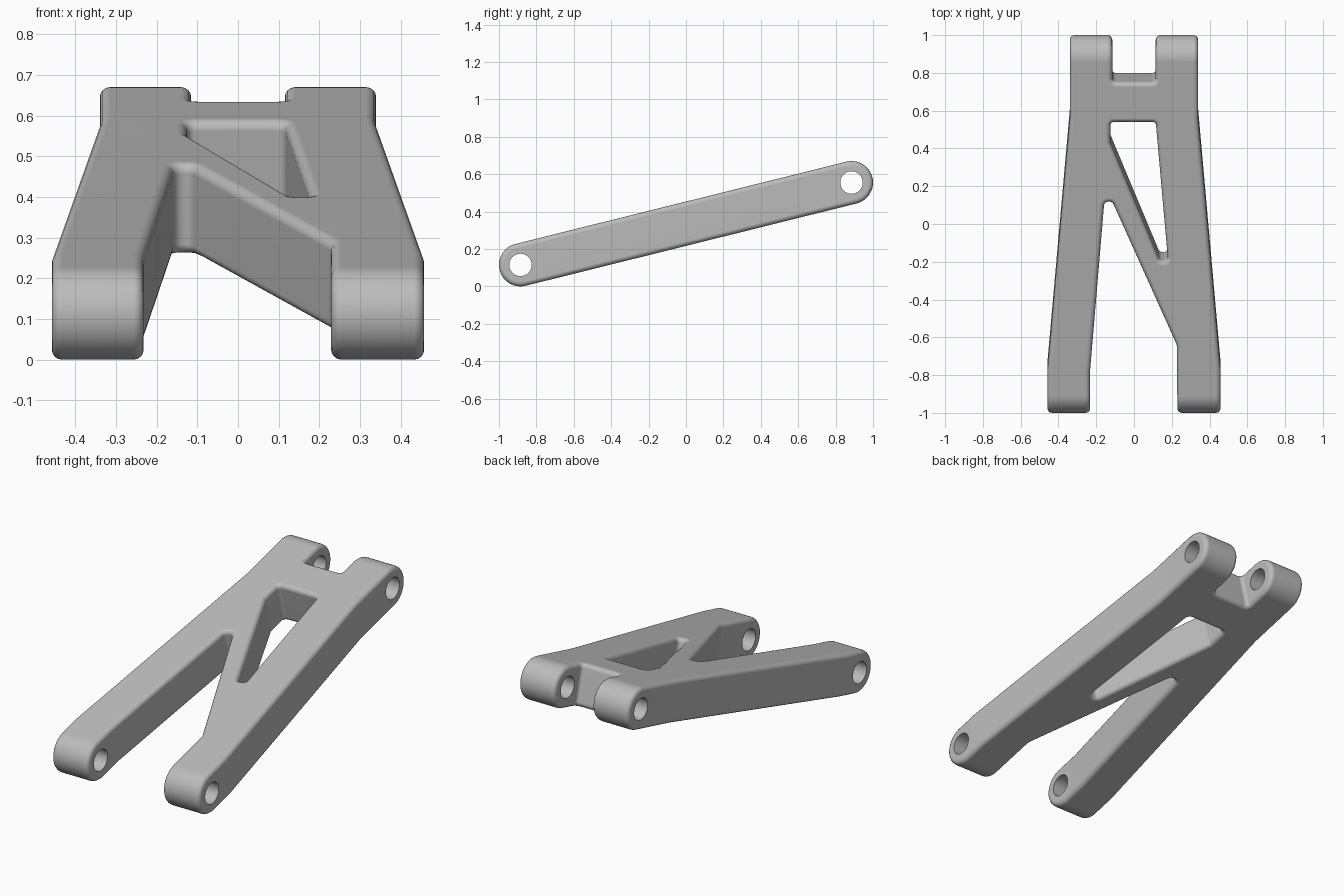
import bpy, bmesh, math
from mathutils import Vector, Matrix

if "Cube" in bpy.data.objects:
    bpy.data.objects.remove(bpy.data.objects["Cube"], do_unlink=True)

REACH = 0.912      # half distance between the pivot axes
RADIUS = 0.115     # half thickness of the arm
BORE = 0.06
ROUND = 0.025      # rounding of the outer edges

grey = bpy.data.materials.new("satin_grey")
grey.use_nodes = True
grey.diffuse_color = (0.5, 0.5, 0.5, 1)
grey.node_tree.nodes["Principled BSDF"].inputs["Base Color"].default_value = (0.5, 0.5, 0.5, 1)


def fillet(corners, steps=6):
    """Outline with rounded corners from (x, y, radius) entries."""
    out = []
    for i, (x, y, r) in enumerate(corners):
        p = Vector((x, y))
        if r == 0:
            out.append(p)
            continue
        a = (Vector(corners[i - 1][:2]) - p).normalized()
        b = (Vector(corners[(i + 1) % len(corners)][:2]) - p).normalized()
        half = a.angle(b) / 2
        start, end = p + a * r / math.tan(half), p + b * r / math.tan(half)
        centre = p + (a + b).normalized() * r / math.sin(half)
        u, v = start - centre, end - centre
        sweep = u.angle(v)
        for k in range(steps + 1):
            t = k / steps
            out.append(centre + (u * math.sin((1 - t) * sweep) + v * math.sin(t * sweep)) / math.sin(sweep))
    return out


def prism(name, outline, depth, sideways=False):
    """Extrude an outline along z, or a (y, z) outline along x."""
    bm = bmesh.new()
    place = (lambda p: (-depth, p[0], p[1])) if sideways else (lambda p: (p[0], p[1], -depth))
    face = bm.faces.new([bm.verts.new(place(p)) for p in outline])
    shift = Vector((2 * depth, 0, 0)) if sideways else Vector((0, 0, 2 * depth))
    top = bmesh.ops.extrude_face_region(bm, geom=[face])["geom"]
    bmesh.ops.translate(bm, vec=shift, verts=[g for g in top if isinstance(g, bmesh.types.BMVert)])
    bmesh.ops.recalc_face_normals(bm, faces=bm.faces)
    mesh = bpy.data.meshes.new(name)
    bm.to_mesh(mesh)
    bm.free()
    obj = bpy.data.objects.new(name, mesh)
    mesh.materials.append(grey)
    bpy.context.collection.objects.link(obj)
    return obj


def arc(y, r, start, sweep, steps):
    return [(y + r * math.cos(start + sweep * k / steps), r * math.sin(start + sweep * k / steps))
            for k in range(steps + 1)]


def apply(obj, kind, **settings):
    mod = obj.modifiers.new(kind.title(), kind)
    for key, value in settings.items():
        setattr(mod, key, value)
    bpy.ops.object.modifier_apply(modifier=mod.name)


def combine(obj, tool, operation):
    apply(obj, 'BOOLEAN', object=tool, operation=operation, solver='EXACT')
    bpy.data.objects.remove(tool, do_unlink=True)


# Arm body: a long slab with round ends
quarter = math.pi / 2
arm = prism("suspension_arm", arc(REACH, RADIUS, -quarter, math.pi, 24)
            + arc(-REACH, RADIUS, quarter, math.pi, 24), 0.6, sideways=True)
bpy.ops.object.select_all(action='DESELECT')
arm.select_set(True)
bpy.context.view_layer.objects.active = arm

# Plan outline: two legs at the front, two lugs at the back
plan = fillet([
    (0.23, -1.2, 0), (0.458, -1.2, 0), (0.458, -0.77, 0), (0.34, 0.6, 0),
    (0.34, 1.2, 0), (0.115, 1.2, 0), (0.115, 0.8, 0.02), (-0.115, 0.8, 0.02),
    (-0.115, 1.2, 0), (-0.34, 1.2, 0), (-0.34, 0.6, 0), (-0.458, -0.77, 0),
    (-0.458, -1.2, 0), (-0.232, -1.2, 0), (-0.232, -0.77, 0),
    (-0.157, 0.145, 0.025), (-0.115, 0.145, 0.025), (0.228, -0.64, 0.08)])
combine(arm, prism("plan_cutter", plan, 0.3), 'INTERSECT')

# Window between the brace and the left leg
window = fillet([(-0.125, 0.58, 0.02), (0.115, 0.58, 0.02), (0.18, -0.175, 0.02),
                 (0.135, -0.175, 0.02), (-0.125, 0.465, 0.03)])
combine(arm, prism("window_cutter", window, 0.3), 'DIFFERENCE')

# Rounded edges, then the pivot bores
apply(arm, 'BEVEL', width=ROUND, segments=4, limit_method='ANGLE',
      angle_limit=math.radians(40), use_clamp_overlap=False)
for y in (-REACH, REACH):
    bore = prism("bore_cutter", arc(y, BORE, 0, 2 * math.pi, 32)[:-1], 0.7, sideways=True)
    combine(arm, bore, 'DIFFERENCE')

# Tilt the arm so the back is raised
tilt = math.atan2(0.44, 1.77)
arm.data.transform(Matrix.Translation((0, 0, 0.335)) @ Matrix.Rotation(tilt, 4, 'X'))
bpy.ops.object.shade_smooth_by_angle(angle=math.radians(32))
apply(arm, 'WEIGHTED_NORMAL', keep_sharp=True)
